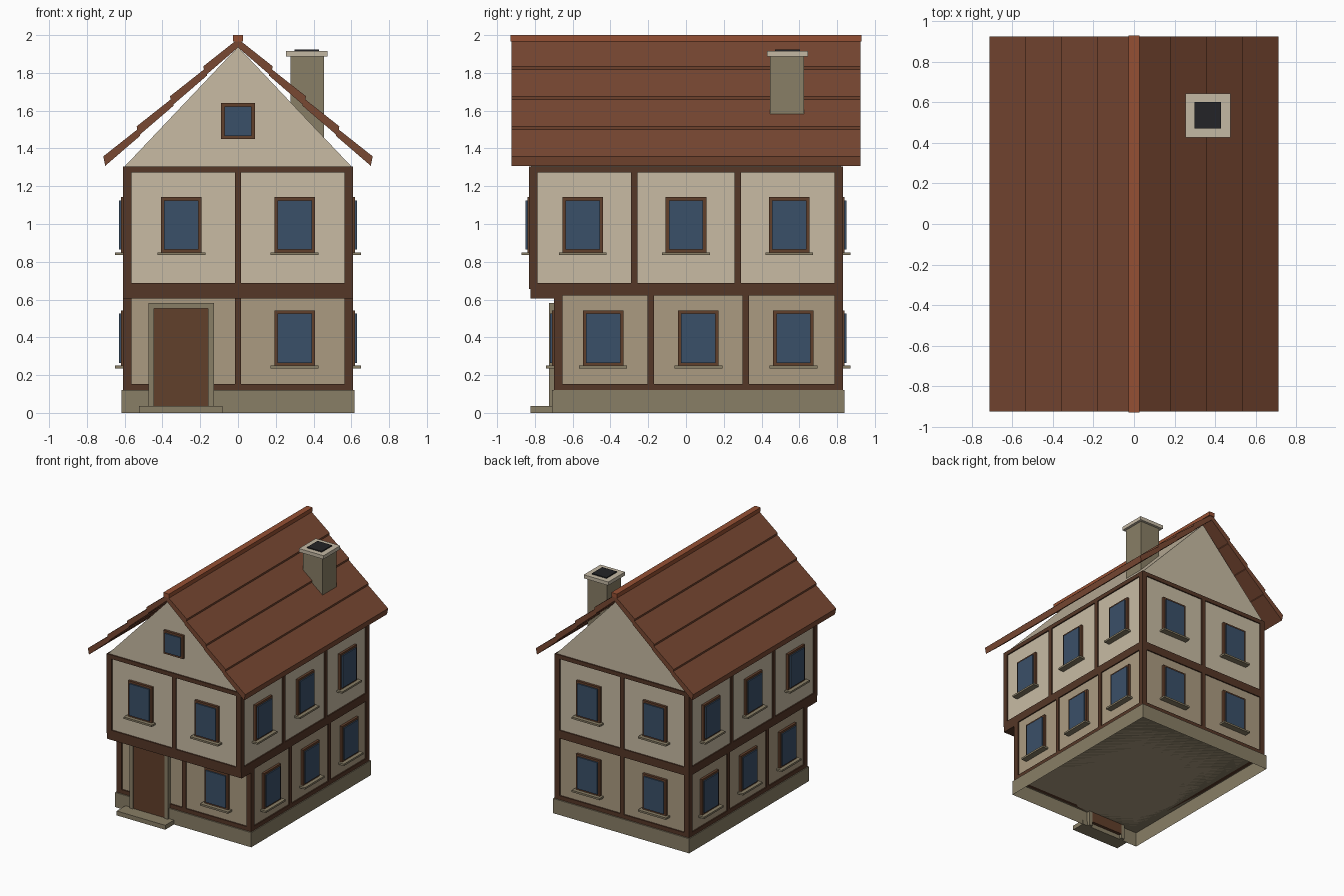
import bpy, bmesh

if "Cube" in bpy.data.objects:
    bpy.data.objects.remove(bpy.data.objects["Cube"])


def material(name, rgb):
    m = bpy.data.materials.new(name)
    m.diffuse_color = (*rgb, 1)
    m.use_nodes = True
    m.node_tree.nodes["Principled BSDF"].inputs["Base Color"].default_value = m.diffuse_color
    return m


CREAM = material("cream_plaster", (.58, .50, .37))
TAN = material("tan_plaster", (.41, .33, .22))
TIMBER = material("timber", (.09, .038, .02))
FRAME = material("window_wood", (.12, .05, .024))
STONE = material("stone", (.25, .21, .133))
GLASS = material("glass", (.042, .08, .14))
ROOF = material("roof_tile", (.19, .065, .032))
RIDGE = material("ridge_tile", (.30, .08, .033))
CAP = material("cap_stone", (.55, .48, .37))
SOOT = material("soot", (.017, .017, .02))


def finish(name, bm, mat):
    bmesh.ops.recalc_face_normals(bm, faces=bm.faces)
    me = bpy.data.meshes.new(name)
    bm.to_mesh(me)
    bm.free()
    me.materials.append(mat)
    ob = bpy.data.objects.new(name, me)
    bpy.context.collection.objects.link(ob)
    return ob


def prism(name, profile, y0, y1, mat):
    """Extrude an (x, z) profile along y."""
    bm = bmesh.new()
    face = bm.faces.new([bm.verts.new((x, y0, z)) for x, z in profile])
    ext = bmesh.ops.extrude_face_region(bm, geom=[face])["geom"]
    bmesh.ops.translate(bm, vec=(0, y1 - y0, 0),
                        verts=[v for v in ext if isinstance(v, bmesh.types.BMVert)])
    return finish(name, bm, mat)


def box(name, x, y, z, mat):
    (x0, x1), (y0, y1), (z0, z1) = sorted(x), sorted(y), sorted(z)
    return prism(name, [(x0, z0), (x1, z0), (x1, z1), (x0, z1)], y0, y1, mat)


def slab(name, wall, u, z, d, mat):
    """Box on a wall: u runs along it, d is the distance out from its plane."""
    axis, plane = wall
    s = 1 if plane > 0 else -1
    out = (plane + s * d[0], plane + s * d[1])
    return box(name, out, u, z, mat) if axis == 'x' else box(name, u, out, z, mat)


def window(wall, u, z0, w=.215, h=.295, sill=True):
    b, r, z1 = .017, w / 2, z0 + h
    for s in (-1, 1):
        slab("window_jamb", wall, (u + s * r, u + s * (r - b)), (z0, z1), (-.02, .02), FRAME)
    for za in (z0, z1 - b):
        slab("window_rail", wall, (u - r + b, u + r - b), (za, za + b), (-.02, .02), FRAME)
    slab("window_glass", wall, (u - r + b, u + r - b), (z0 + b, z1 - b), (-.01, .03), GLASS)
    if sill:
        slab("window_sill", wall, (u - .127, u + .127), (z0 - .012, z0 + .003), (-.01, .05), STONE)


def storey(name, y0, y1, z0, z1, sill_z, mat, front_windows):
    """Plaster box with timber frame and windows on all four walls."""
    box(name + "_wall", (-.6, .6), (y0, y1), (z0, z1), mat)
    for x in (-.61, .61):
        for y, s in ((y0 - .01, 1), (y1 + .01, -1)):
            box(name + "_corner_post", (x, x - .045 * (1 if x > 0 else -1)),
                (y, y + s * .045), (z0, z1), TIMBER)
    bay = (y1 - y0) / 3
    mid = (y0 + y1) / 2
    walls = [(('x', x), (y0 + .035, y1 - .035), [mid - bay / 2, mid + bay / 2],
              [mid - bay, mid, mid + bay]) for x in (-.6, .6)]
    walls += [(('y', y0), (-.565, .565), [0], front_windows),
              (('y', y1), (-.565, .565), [0], [-.3, .3])]
    for wall, span, posts, wins in walls:
        for za in (z0, z1 - .033):
            slab(name + "_rail", wall, span, (za, za + .033), (-.02, .01), TIMBER)
        for u in posts:
            slab(name + "_post", wall, (u - .017, u + .017), (z0 + .033, z1 - .033),
                 (-.02, .01), TIMBER)
        for u in wins:
            window(wall, u, sill_z)


# Stone plinth, open underneath
plinth = box("plinth", (-.617, .617), (-.71, .84), (0, .12), STONE)
bm = bmesh.new()
bm.from_mesh(plinth.data)
bmesh.ops.delete(bm, geom=[f for f in bm.faces if f.normal.z < -.9], context='FACES')
bm.to_mesh(plinth.data)
bm.free()

# Two storeys, the upper one jettied out over the front
storey("ground", -.69, .82, .12, .655, .247, TAN, [.3])
storey("upper", -.82, .82, .655, 1.305, .847, CREAM, [-.3, .3])
box("jetty_beam", (-.61, .61), (-.823, -.68), (.605, .657), TIMBER)

# Door, stone surround and step
box("door", (-.445, -.158), (-.717, -.68), (.035, .552), FRAME)
for x in ((-.475, -.445), (-.158, -.128)):
    box("door_jamb", x, (-.725, -.68), (0, .582), STONE)
box("door_lintel", (-.445, -.158), (-.725, -.68), (.552, .582), STONE)
box("door_step", (-.523, -.083), (-.823, -.705), (0, .036), STONE)

# Gable block with attic window at the front
prism("gable", [(-.6, 1.305), (.6, 1.305), (0, 1.938)], -.82, .82, CREAM)
window(('y', -.82), 0, 1.45, .178, .19, sill=False)

# Roof: four overlapping courses on each side
for side in (-1, 1):
    for i in range(4):
        xa, za = .713 - i * .1765, 1.358 + i * .159
        xb = max(xa - .195, 0)
        zb = za + (xa - xb) * .79
        prof = [(xa, za), (xb, zb), (xb, zb - .045), (xa - .01, za - .05)]
        prism("roof_course", [(side * x, z) for x, z in prof], -.925, .925, ROOF)
box("roof_ridge", (-.026, .026), (-.93, .93), (1.967, 2), RIDGE)

# Chimney
box("chimney_shaft", (.277, .455), (.445, .625), (1.4, 1.89), STONE)
box("chimney_cap", (.253, .475), (.428, .645), (1.887, 1.916), CAP)
box("chimney_flue", (.298, .43), (.47, .603), (1.9, 1.924), SOOT)
